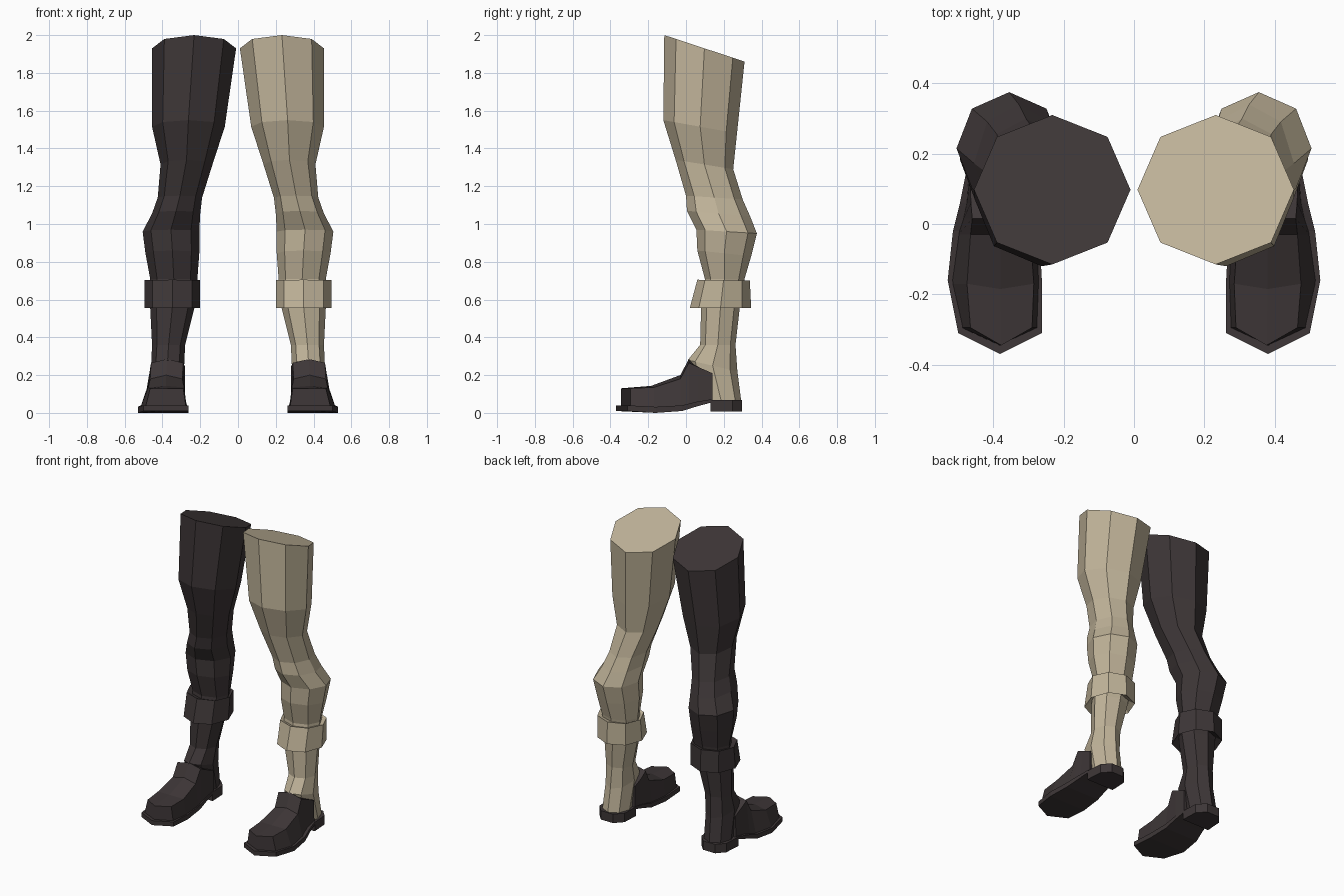
import bpy, bmesh, math

cube = bpy.data.objects.get("Cube")
if cube:
    bpy.data.objects.remove(cube, do_unlink=True)


def material(name, rgb):
    m = bpy.data.materials.new(name)
    m.use_nodes = True
    m.diffuse_color = (*rgb, 1)
    m.node_tree.nodes["Principled BSDF"].inputs["Base Color"].default_value = (*rgb, 1)
    return m


BEIGE = material("beige cloth", (0.53, 0.455, 0.32))
DARK = material("dark leather", (0.047, 0.037, 0.038))


def loft(name, rings, side, mat, closed=False):
    """Skin a list of equal-length point rings; cap the ends unless closed."""
    bm = bmesh.new()
    rows = [[bm.verts.new((side * x, y, z)) for x, y, z in r] for r in rings]
    n = len(rows[0])
    pairs = list(zip(rows, rows[1:]))
    if closed:
        pairs.append((rows[-1], rows[0]))
    else:
        bm.faces.new(rows[0])
        bm.faces.new(rows[-1])
    for a, b in pairs:
        for i in range(n):
            j = (i + 1) % n
            bm.faces.new((a[i], a[j], b[j], b[i]))
    bmesh.ops.recalc_face_normals(bm, faces=bm.faces)
    mesh = bpy.data.meshes.new(name)
    bm.to_mesh(mesh)
    bm.free()
    mesh.materials.append(mat)
    obj = bpy.data.objects.new(name, mesh)
    bpy.context.scene.collection.objects.link(obj)
    return obj


def octagon(x0, x1, y0, y1, z_front, z_back):
    """Eight-sided ring filling a box in plan, tilted from front to back."""
    pts = []
    for k in range(8):
        a = k * math.pi / 4
        t = (1 + math.sin(a)) / 2
        x = (x0 + x1) / 2 + math.cos(a) * (x1 - x0) / 2
        pts.append((x, y0 + t * (y1 - y0), z_front + t * (z_back - z_front)))
    return pts


def foot_section(y, nose, x0, x1, t0, t1, z0, z1, crown):
    """Six-point slice: wide base, narrower top, middle pushed to the front."""
    mid, top = (x0 + x1) / 2, (t0 + t1) / 2
    return [(x0, y, z0), (mid, y - nose, z0), (x1, y, z0),
            (t1, y, z1 - crown), (top, y - nose, z1), (t0, y, z1 - crown)]


# Leg rings: inner x, outer x, front y, back y, front z, back z
LEG = [
    (0.01, 0.455, -0.115, 0.31, 2.0, 1.86),
    (0.07, 0.455, -0.12, 0.27, 1.55, 1.48),
    (0.135, 0.41, -0.055, 0.25, 1.34, 1.29),
    (0.19, 0.425, 0.0, 0.30, 1.15, 1.13),
    (0.20, 0.455, 0.005, 0.34, 1.07, 1.04),
    (0.205, 0.505, 0.055, 0.375, 0.97, 0.95),
    (0.205, 0.49, 0.06, 0.345, 0.86, 0.83),
    (0.215, 0.465, 0.10, 0.31, 0.71, 0.71),
    (0.23, 0.465, 0.08, 0.285, 0.56, 0.56),
    (0.28, 0.455, 0.075, 0.262, 0.36, 0.36),
    (0.285, 0.46, 0.01, 0.272, 0.28, 0.22),
    (0.29, 0.465, 0.08, 0.292, 0.065, 0.065),
]
# Folded cuff below the calf, a closed band
CUFF = [
    (0.22, 0.46, 0.10, 0.30, 0.69, 0.69),
    (0.20, 0.495, 0.06, 0.338, 0.705, 0.70),
    (0.20, 0.495, 0.02, 0.345, 0.555, 0.555),
    (0.23, 0.46, 0.08, 0.285, 0.59, 0.59),
]
UPPER = [
    (-0.295, 0.05, 0.275, 0.49, 0.29, 0.465, 0.03, 0.13, 0.0),
    (-0.17, 0.015, 0.27, 0.52, 0.285, 0.475, 0.02, 0.143, 0.008),
    (-0.03, 0.0, 0.275, 0.50, 0.295, 0.465, 0.03, 0.20, 0.02),
    (0.015, 0.0, 0.28, 0.485, 0.29, 0.46, 0.045, 0.285, 0.02),
    (0.06, 0.0, 0.28, 0.475, 0.281, 0.464, 0.06, 0.25, 0.005),
    (0.14, 0.0, 0.282, 0.47, 0.28, 0.466, 0.06, 0.21, 0.0),
]
# Sole rows: y, nose, inner x, outer x, bottom z, top z
SOLE = [
    (-0.31, 0.06, 0.262, 0.50, 0.01, 0.04),
    (-0.16, 0.0, 0.262, 0.53, 0.0, 0.032),
    (-0.02, 0.0, 0.27, 0.515, 0.01, 0.04),
    (0.06, 0.0, 0.275, 0.495, 0.035, 0.06),
    (0.135, 0.0, 0.28, 0.48, 0.055, 0.072),
]
HEEL = [(0.28, 0.13), (0.48, 0.13), (0.472, 0.245),
        (0.425, 0.297), (0.335, 0.297), (0.285, 0.245)]

for side, label, cloth in ((1, "left", BEIGE), (-1, "right", DARK)):
    loft(label + "_leg", [octagon(*r) for r in LEG], side, cloth)
    loft(label + "_cuff", [octagon(*r) for r in CUFF], side, cloth, closed=True)
    loft(label + "_shoe_upper", [foot_section(*r) for r in UPPER], side, DARK)
    loft(label + "_sole",
         [foot_section(y, n, a, b, a, b, z0, z1, 0) for y, n, a, b, z0, z1 in SOLE],
         side, DARK)
    loft(label + "_heel", [[(x, y, z) for x, y in HEEL] for z in (0.008, 0.068)],
         side, DARK)
